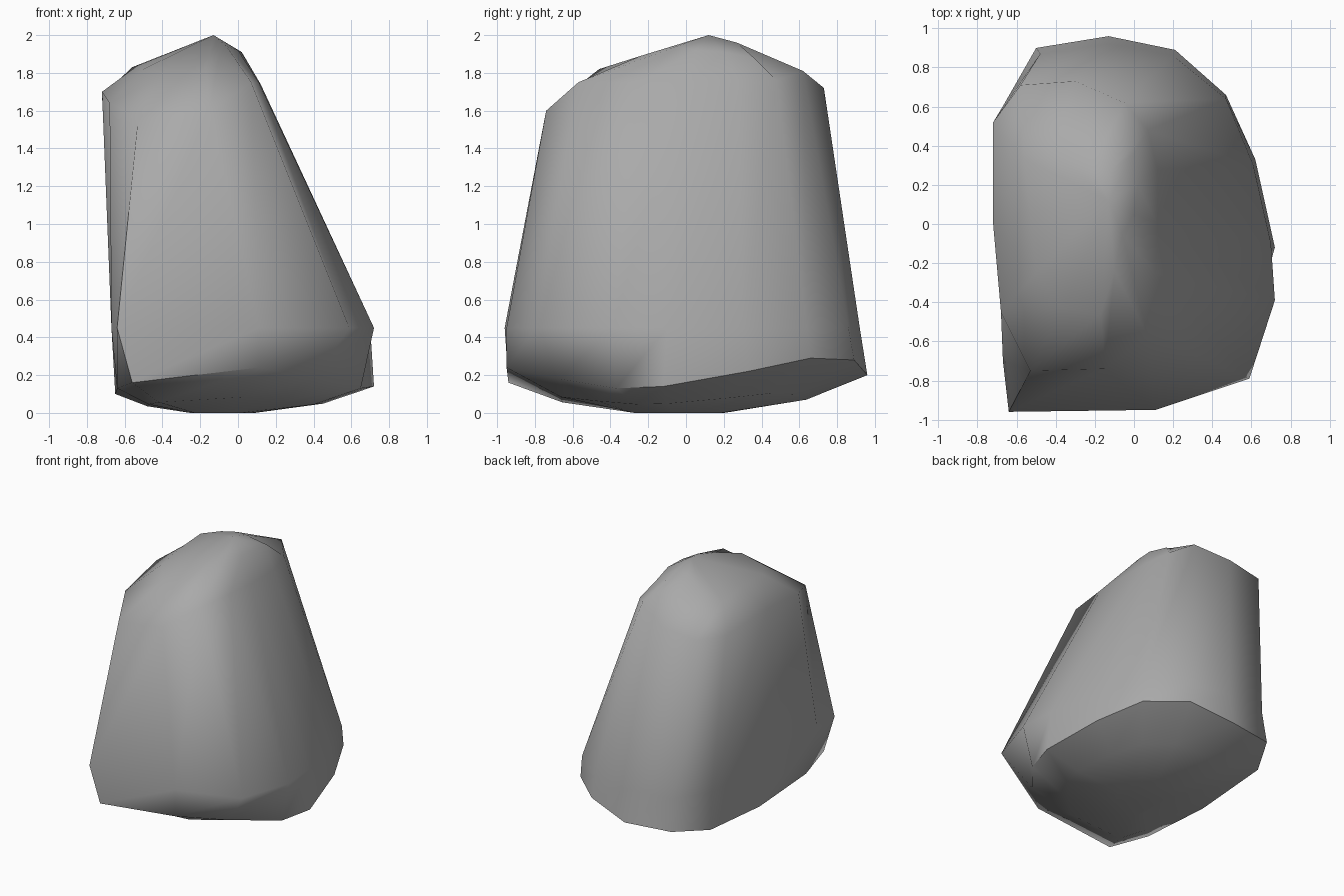
import bpy
import bmesh
import math

default_cube = bpy.data.objects.get("Cube")
if default_cube:
    bpy.data.objects.remove(default_cube, do_unlink=True)


def make_material(name, colour):
    material = bpy.data.materials.new(name)
    material.use_nodes = True
    material.diffuse_color = colour
    shader = material.node_tree.nodes["Principled BSDF"]
    shader.inputs["Base Color"].default_value = colour
    shader.inputs["Roughness"].default_value = 0.9
    return material


def shrink_ring(ring, centre, width, height):
    """Copy of a ring drawn in towards a centre and pressed down to the ground."""
    return [
        (
            centre[0] + (x - centre[0]) * width,
            centre[1] + (y - centre[1]) * width,
            z * height,
        )
        for x, y, z in ring
    ]


def bridge_rings(bm, lower, upper):
    """Band of faces between two rings with matching corners."""
    count = len(lower)
    for index in range(count):
        following = (index + 1) % count
        bm.faces.new((lower[index], lower[following], upper[following], upper[index]))


# All outlines run counter-clockwise from the front end of the steep flank.
# Crisp lower rim, lifted at the front and back and cut in under one corner
rim = [
    (-0.64, -0.6, 0.13), (-0.56, -0.94, 0.16), (0.11, -0.95, 0.24),
    (0.4, -0.67, 0.18), (0.65, -0.37, 0.13), (0.72, -0.12, 0.14),
    (0.62, 0.33, 0.22), (0.47, 0.66, 0.29), (0.21, 0.89, 0.28),
    (-0.13, 0.96, 0.2), (-0.5, 0.9, 0.2), (-0.65, 0.62, 0.15),
    (-0.65, 0, 0.1),
]

# Widest outline, level all round
BELLY_HEIGHT = 0.45
belly_outline = [
    (-0.67, -0.7), (-0.64, -0.96), (0.11, -0.95), (0.59, -0.79),
    (0.72, -0.39), (0.7, -0.1), (0.61, 0.3), (0.47, 0.64),
    (0.2, 0.86), (-0.13, 0.92), (-0.48, 0.87), (-0.66, 0.62),
    (-0.67, -0.1),
]
belly = [(x, y, BELLY_HEIGHT) for x, y in belly_outline]

# Shoulder where the flanks turn over into the top
shoulder = [
    (-0.68, -0.45, 1.64), (-0.53, -0.75, 1.55), (-0.15, -0.74, 1.6),
    (0.07, -0.57, 1.75), (0.11, -0.25, 1.75), (0.12, 0, 1.74),
    (0.12, 0.28, 1.74), (0.07, 0.48, 1.76), (-0.05, 0.62, 1.81),
    (-0.3, 0.73, 1.72), (-0.58, 0.71, 1.68), (-0.72, 0.52, 1.68),
    (-0.72, 0, 1.7),
]

# Crown just below the summit
crown = [
    (-0.5, -0.25, 1.82), (-0.36, -0.43, 1.8), (-0.17, -0.46, 1.82),
    (-0.1, -0.24, 1.89), (-0.06, -0.05, 1.94), (0, 0.05, 1.92),
    (0.02, 0.2, 1.91), (0, 0.36, 1.88), (-0.12, 0.27, 1.96),
    (-0.22, 0.29, 1.95), (-0.4, 0.36, 1.88), (-0.56, 0.33, 1.83),
    (-0.53, 0.05, 1.84),
]
summit = (-0.13, 0.12, 2)

# Shallow underside derived from the rim
keel_centre = (-0.12, -0.05)
keel = shrink_ring(rim, keel_centre, 0.25, 0)
underside = shrink_ring(rim, keel_centre, 0.68, 0.35)

# Boulder body lofted through the outlines
bm = bmesh.new()
rings = [
    [bm.verts.new(point) for point in outline]
    for outline in (keel, underside, rim, belly, shoulder, crown)
]
for lower, upper in zip(rings, rings[1:]):
    bridge_rings(bm, lower, upper)
bm.faces.new(reversed(rings[0]))

# Summit closes the crown as a fan
peak = bm.verts.new(summit)
top_ring = rings[-1]
for index, corner in enumerate(top_ring):
    bm.faces.new((corner, top_ring[(index + 1) % len(top_ring)], peak))
bmesh.ops.recalc_face_normals(bm, faces=bm.faces)

mesh = bpy.data.meshes.new("boulder")
bm.to_mesh(mesh)
bm.free()
boulder = bpy.data.objects.new("boulder", mesh)
bpy.context.collection.objects.link(boulder)
mesh.materials.append(make_material("stone_grey", (0.4, 0.4, 0.4, 1)))

# Soft shading that keeps the lower rim crisp
bpy.ops.object.select_all(action="DESELECT")
boulder.select_set(True)
bpy.context.view_layer.objects.active = boulder
bpy.ops.object.shade_smooth_by_angle(angle=math.radians(58))
